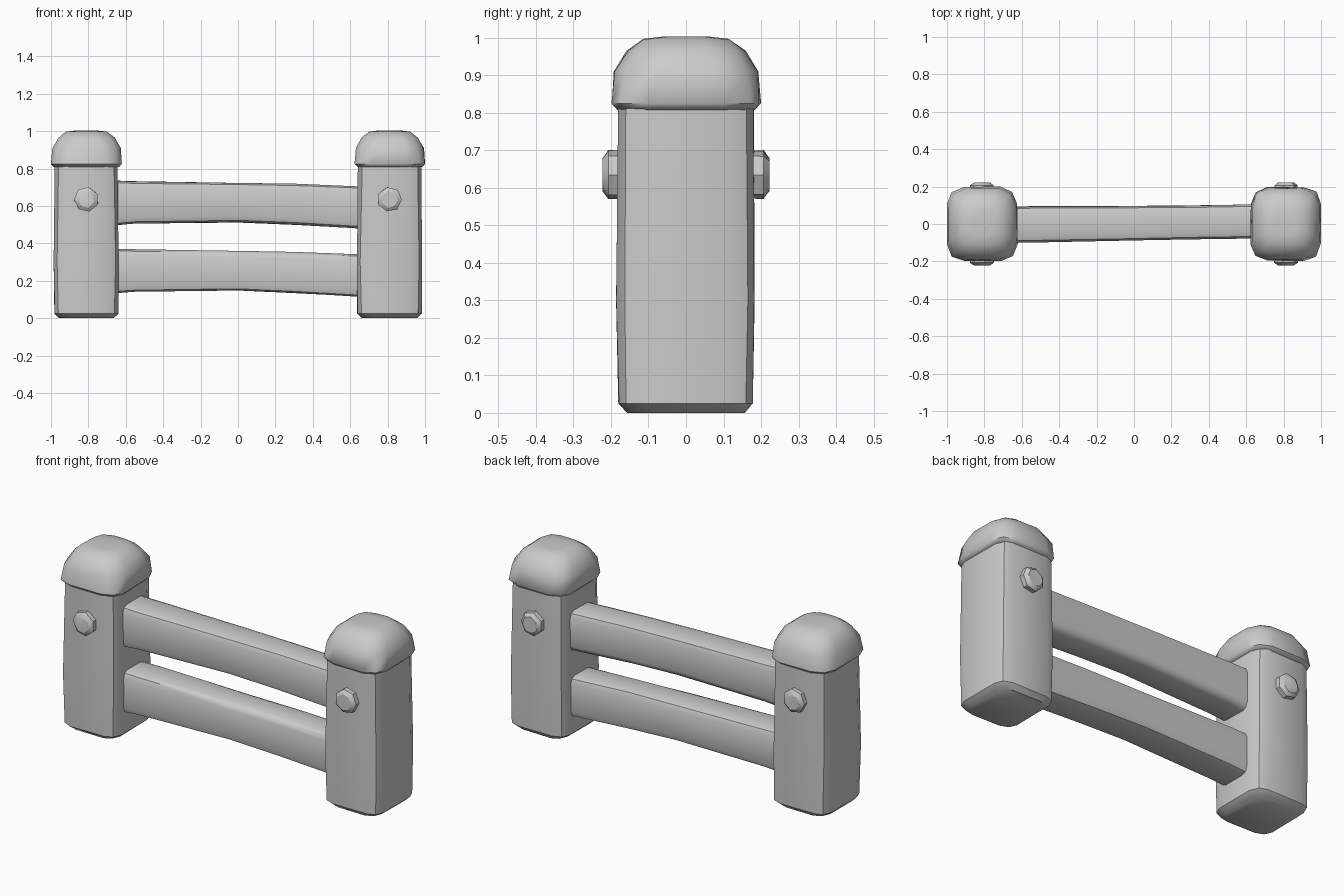
import bpy, bmesh, random
from math import cos, sin, pi, radians

if "Cube" in bpy.data.objects:
    bpy.data.objects.remove(bpy.data.objects["Cube"])

random.seed(4)


def rounded_rect(hu, hv, c, seg):
    """Rectangle outline with rounded corners, as (u, v) points."""
    pts = []
    for k, (su, sv) in enumerate([(1, 1), (-1, 1), (-1, -1), (1, -1)]):
        for i in range(seg + 1):
            a = k * pi / 2 + i * pi / 2 / seg
            pts.append((su * (hu - c) + c * cos(a), sv * (hv - c) + c * sin(a)))
    return pts


def polygon(r, n, turn=0.0):
    return [(r * cos(turn + 2 * pi * i / n), r * sin(turn + 2 * pi * i / n)) for i in range(n)]


def loft(name, axis, stations, location, jitter=0.0, angle=40):
    """Skin a closed solid through (position, centre_u, centre_v, outline) stations."""
    place = {"X": lambda u, v, t: (t, u, v),
             "Y": lambda u, v, t: (u, t, v),
             "Z": lambda u, v, t: (u, v, t)}[axis]
    bm = bmesh.new()
    rings = []
    for t, cu, cv, outline in stations:
        rings.append([bm.verts.new(place(cu + u + random.uniform(-jitter, jitter),
                                         cv + v + random.uniform(-jitter, jitter), t))
                      for u, v in outline])
    n = len(rings[0])
    for a, b in zip(rings, rings[1:]):
        for i in range(n):
            j = (i + 1) % n
            bm.faces.new((a[i], a[j], b[j], b[i]))
    bm.faces.new(rings[0])
    bm.faces.new(rings[-1])
    bmesh.ops.recalc_face_normals(bm, faces=bm.faces)
    mesh = bpy.data.meshes.new(name)
    bm.to_mesh(mesh)
    bm.free()
    mesh.shade_smooth()
    mesh.set_sharp_from_angle(angle=radians(angle))
    obj = bpy.data.objects.new(name, mesh)
    obj.location = location
    bpy.context.collection.objects.link(obj)
    return obj


for side, s in (("left", -1), ("right", 1)):
    x = 0.811 * s

    # Square post with worn corners and a softened foot
    post = [(z, 0, 0, rounded_rect(hx, hy, c, 2)) for z, hx, hy, c in
            [(0.0, 0.145, 0.155, 0.06), (0.025, 0.171, 0.18, 0.065),
             (0.30, 0.174, 0.184, 0.065), (0.83, 0.168, 0.178, 0.065)]]
    loft(side + "_post", "Z", post, (x, 0, 0), 0.003)

    # Chunky domed cap overhanging the post
    cap = [(z, 0, 0, rounded_rect(hx, hy, c, 2)) for z, hx, hy, c in
           [(0.808, 0.172, 0.182, 0.08), (0.825, 0.188, 0.198, 0.09),
            (0.91, 0.182, 0.190, 0.10), (0.965, 0.150, 0.157, 0.09),
            (0.997, 0.108, 0.113, 0.07), (1.003, 0.06, 0.06, 0.04)]]
    loft(side + "_cap", "Z", cap, (x, 0, 0), 0.003, 50)

    # Faceted pegs on the front and back of each post
    for face, f in (("front", -1), ("back", 1)):
        peg = [(f * y, 0, 0, polygon(r, 7, pi / 2 + 0.2 * s)) for y, r in
               [(0.15, 0.066), (0.207, 0.066), (0.222, 0.045)]]
        loft(f"{side}_{face}_peg", "Y", peg, (x, 0, 0.635), 0.002, 35)

# Two slightly bowed, sloping rails: (x, y centre, y half, bottom, top)
for name, dz in (("upper_rail", 0.0), ("lower_rail", -0.365)):
    rail = [(x, cy, (lo + hi) / 2, rounded_rect(hy, (hi - lo) / 2, 0.035, 2))
            for x, cy, hy, lo, hi in
            [(-0.68, -0.003, 0.095, 0.495, 0.735), (-0.55, -0.002, 0.096, 0.505, 0.732),
             (0.0, 0.004, 0.092, 0.512, 0.724), (0.30, 0.009, 0.090, 0.500, 0.718),
             (0.68, 0.014, 0.092, 0.478, 0.705)]]
    loft(name, "X", rail, (0, 0, dz), 0.002)
